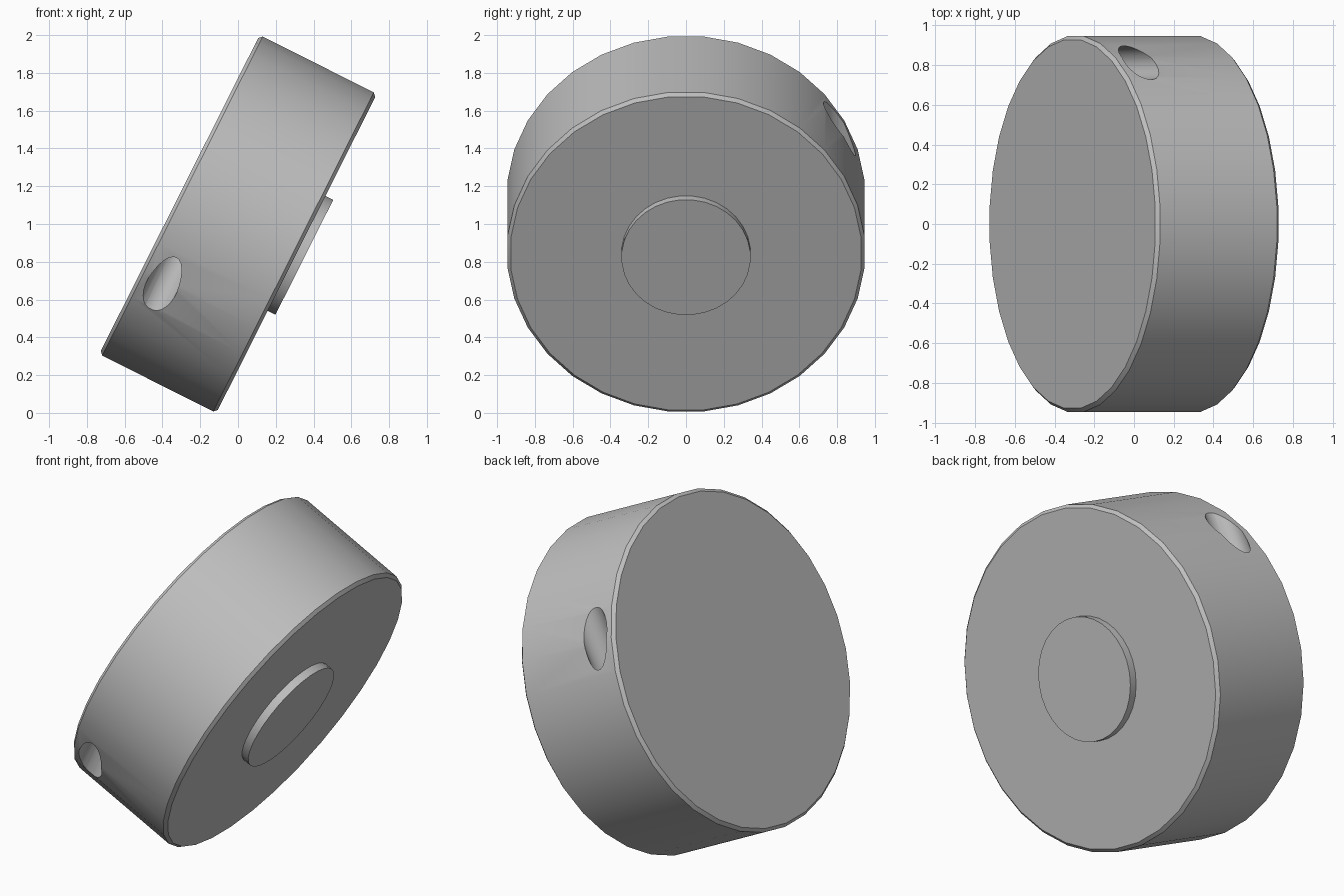
import bpy
import bmesh
import math
from mathutils import Matrix, Vector

default = bpy.data.objects.get("Cube")
if default:
    bpy.data.objects.remove(default, do_unlink=True)

SIDES = 32
RADIUS, HALF, CHAMFER = 0.95, 0.347, 0.018
HOLE_RADIUS, HOLE_OFFSET, HOLE_HEIGHT = 0.085, 0.812, -0.211

# The disc's axis leans in the x-z plane, pointing right and downward
PLACE = Matrix.Translation((0, 0, 1)) @ Matrix.Rotation(math.radians(116.7), 4, "Y")

grey = bpy.data.materials.new("plain grey")
grey.use_nodes = True
grey.diffuse_color = (0.52, 0.52, 0.52, 1)
grey.node_tree.nodes["Principled BSDF"].inputs["Base Color"].default_value = grey.diffuse_color


def lathe(name, profile, sides=SIDES):
    """Closed round solid from (radius, height) points, with capped ends."""
    bm = bmesh.new()
    rings = []
    for r, z in profile:
        angles = [(i + 0.5) * math.tau / sides for i in range(sides)]
        rings.append([bm.verts.new((r * math.cos(a), r * math.sin(a), z)) for a in angles])
    for low, high in zip(rings, rings[1:]):
        for i in range(sides):
            j = (i + 1) % sides
            bm.faces.new((low[i], low[j], high[j], high[i]))
    bm.faces.new(rings[0][::-1])
    bm.faces.new(rings[-1])
    mesh = bpy.data.meshes.new(name)
    bm.to_mesh(mesh)
    bm.free()
    mesh.materials.append(grey)
    obj = bpy.data.objects.new(name, mesh)
    bpy.context.collection.objects.link(obj)
    obj.matrix_world = PLACE
    return obj


# Main disc with chamfered rims
body = lathe("disc_body", [(RADIUS - CHAMFER, -HALF), (RADIUS, CHAMFER - HALF),
                           (RADIUS, HALF - CHAMFER), (RADIUS - CHAMFER, HALF)])

# Two blind holes drilled off-centre into the rim, opposite each other
for side in (1, -1):
    cutter = lathe("hole_cutter", [(HOLE_RADIUS, 0.08), (HOLE_RADIUS, 1)], 24)
    start = Vector((0, side * HOLE_OFFSET, HOLE_HEIGHT))
    cutter.matrix_world = (PLACE @ Matrix.Translation(start)
                           @ Matrix.Rotation(-side * math.pi / 2, 4, "Y"))
    cutter.hide_render = True
    cut = body.modifiers.new("rim_hole", "BOOLEAN")
    cut.operation = "DIFFERENCE"
    cut.solver = "EXACT"
    cut.object = cutter
    bpy.context.view_layer.objects.active = body
    bpy.context.view_layer.update()
    bpy.ops.object.modifier_apply(modifier=cut.name)
    bpy.data.objects.remove(cutter, do_unlink=True)

# Low round boss in the middle of the lower face
boss = lathe("centre_boss", [(0.342, HALF - 0.02), (0.342, HALF + 0.046)])

for obj in (body, boss):
    bpy.ops.object.select_all(action="DESELECT")
    obj.select_set(True)
    bpy.context.view_layer.objects.active = obj
    bpy.ops.object.shade_smooth_by_angle(angle=math.radians(30))
